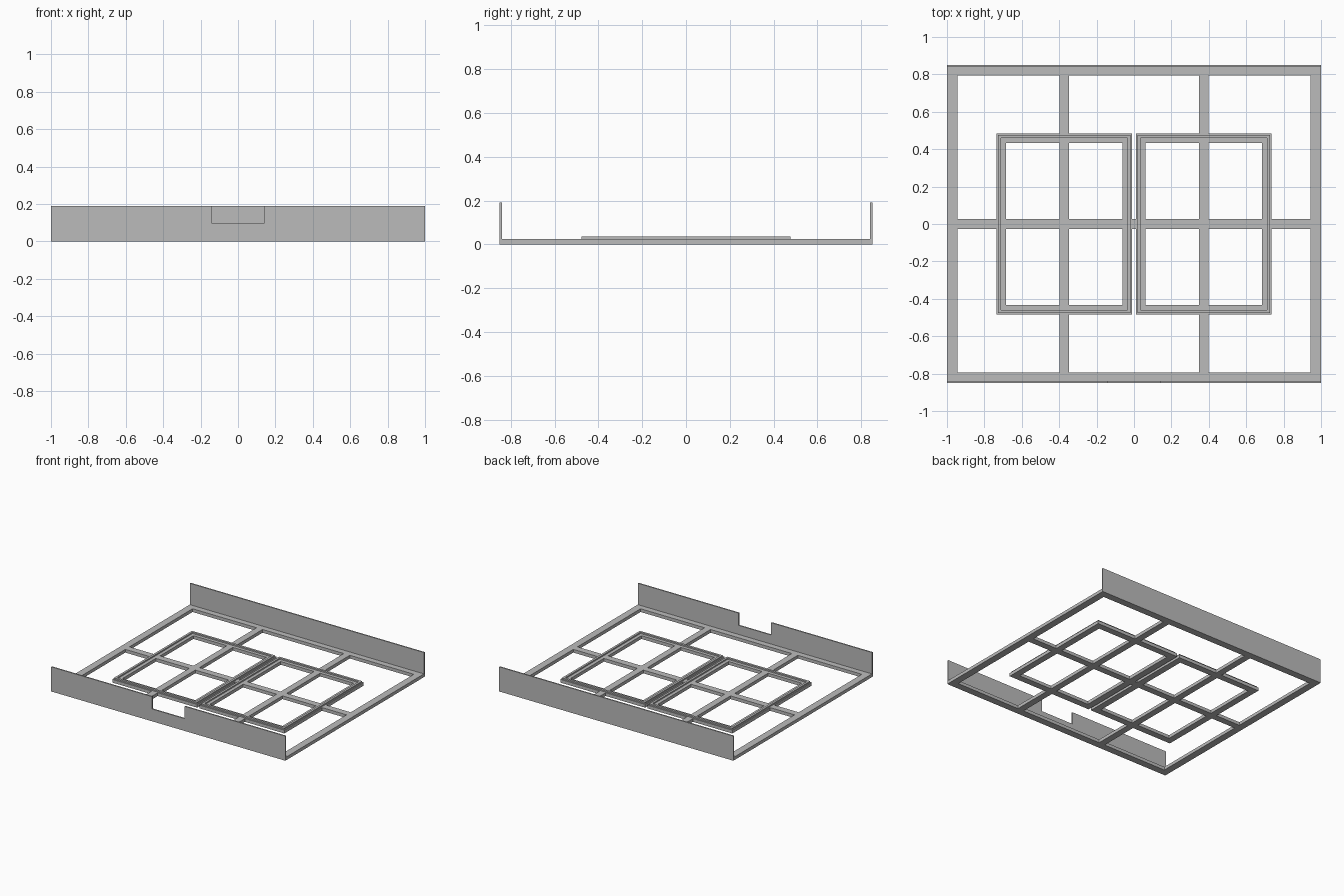
import bpy
import bmesh

cube = bpy.data.objects.get("Cube")
if cube:
    bpy.data.objects.remove(cube, do_unlink=True)

grey = bpy.data.materials.new("plain grey")
grey.use_nodes = True
colour = (0.5, 0.5, 0.5, 1)
grey.diffuse_color = colour
grey.node_tree.nodes["Principled BSDF"].inputs["Base Color"].default_value = colour

HX, HY = 1.0, 0.85          # outer half sizes
BAR, SLAB = 0.055, 0.025    # bar width and thickness
HEIGHT, WALL = 0.19, 0.01   # end walls
RING_X, RING_Y = (0.01, 0.735), 0.484


def finish(name, bm):
    bmesh.ops.recalc_face_normals(bm, faces=bm.faces)
    mesh = bpy.data.meshes.new(name)
    bm.to_mesh(mesh)
    bm.free()
    mesh.materials.append(grey)
    obj = bpy.data.objects.new(name, mesh)
    bpy.context.collection.objects.link(obj)


def extrude(bm, faces, direction):
    new = bmesh.ops.extrude_face_region(bm, geom=faces)["geom"]
    verts = [v for v in new if isinstance(v, bmesh.types.BMVert)]
    bmesh.ops.translate(bm, verts=verts, vec=direction)


def prism(name, points, direction):
    bm = bmesh.new()
    face = bm.faces.new([bm.verts.new(p) for p in points])
    extrude(bm, [face], direction)
    finish(name, bm)


def corners(x0, x1, y0, y1, z):
    return [(x0, y0, z), (x1, y0, z), (x1, y1, z), (x0, y1, z)]


def bar(name, x0, x1, y0, y1):
    prism(name, corners(x0, x1, y0, y1, 0), (0, 0, SLAB))


def ring(name, x0, x1, y0, y1, width, z0, z1):
    bm = bmesh.new()
    outer = [bm.verts.new(p) for p in corners(x0, x1, y0, y1, z0)]
    inner = [bm.verts.new(p) for p in
             corners(x0 + width, x1 - width, y0 + width, y1 - width, z0)]
    faces = []
    for i in range(4):
        j = (i + 1) % 4
        faces.append(bm.faces.new([outer[i], outer[j], inner[j], inner[i]]))
    extrude(bm, faces, (0, 0, z1 - z0))
    finish(name, bm)


# Outer base frame
ring("base_frame", -HX, HX, -HY, HY, BAR, 0, SLAB)

# End walls, the front one with a notch
prism("back_wall", [(-HX, HY, 0), (HX, HY, 0), (HX, HY, HEIGHT), (-HX, HY, HEIGHT)],
      (0, -WALL, 0))
notch, sill = 0.14, 0.095
profile = [(-HX, 0), (HX, 0), (HX, HEIGHT), (notch, HEIGHT), (notch, sill),
           (-notch, sill), (-notch, HEIGHT), (-HX, HEIGHT)]
prism("front_wall", [(x, -HY, z) for x, z in profile], (0, WALL, 0))

# Two inner frames with raised lips, joined by cross bars
near, far = RING_X
half = BAR / 2 - 0.002
for side, s in (("left", 1), ("right", -1)):
    x0, x1 = sorted((s * near, s * far))
    ring(side + "_inner_frame", x0, x1, -RING_Y, RING_Y, BAR - 0.004, 0, SLAB)
    inset = 0.008
    ring(side + "_lip", x0 + inset, x1 - inset, -RING_Y + inset, RING_Y - inset,
         0.017, SLAB, 0.035)

    # Long bar from front to back, split where it meets the inner frame
    cx = s * (near + far) / 2
    b0, b1 = cx - half, cx + half
    bar(side + "_middle_bar", b0, b1, -RING_Y + half, RING_Y - half)
    for end, a, b in (("front", -HY + half, -RING_Y), ("back", RING_Y, HY - half)):
        bar(f"{side}_{end}_bar", b0, b1, a, b)

    # Sideways bars
    for part, a, b in (("outer", far, HX - half), ("inner", near + half, far - half)):
        y0, y1 = sorted((s * a, s * b))
        bar(f"{side}_{part}_cross_bar", y0, y1, -half, half)

bar("centre_link", -near, near, -half, half)
